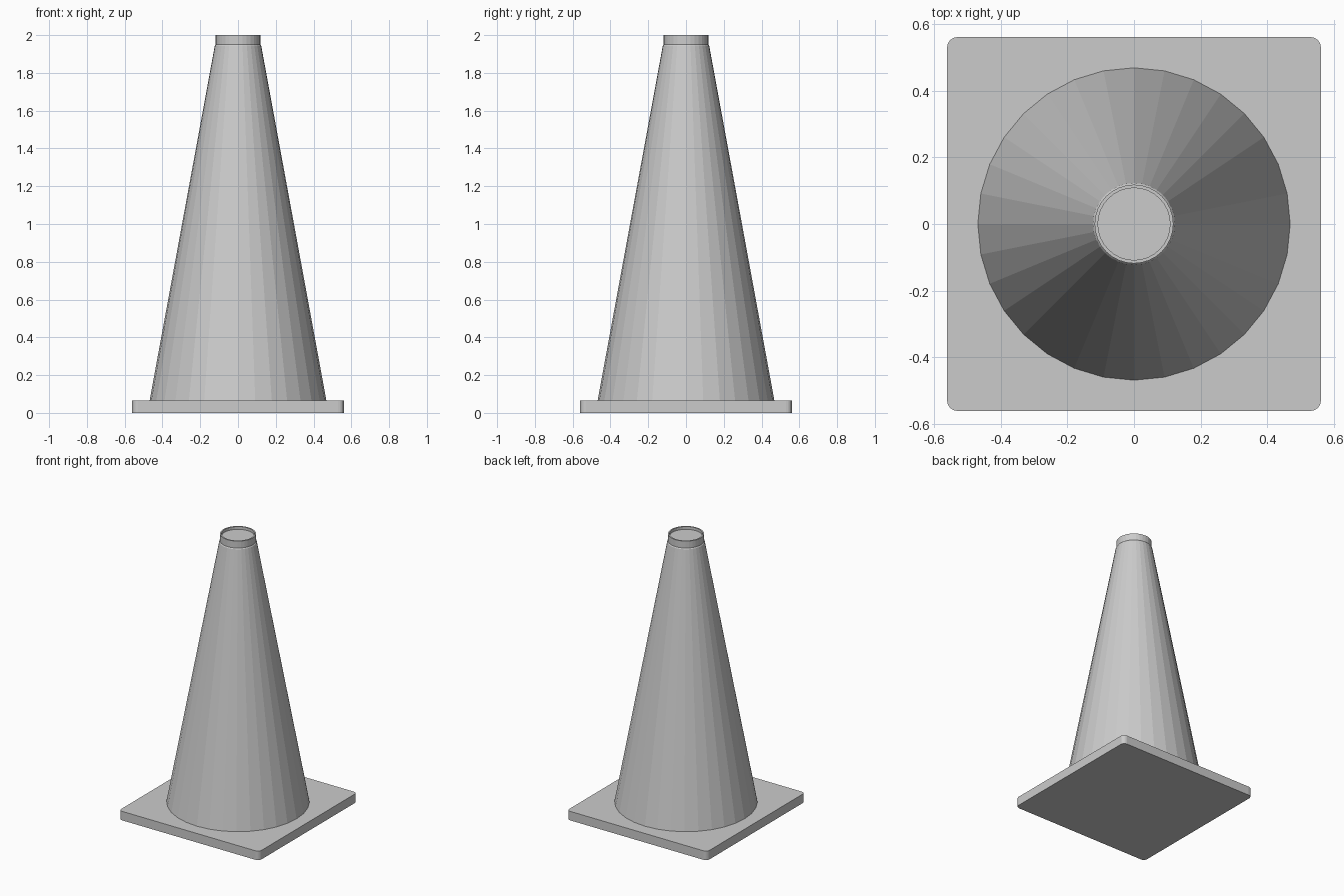
import bpy, bmesh
from math import cos, sin, pi

if "Cube" in bpy.data.objects:
    bpy.data.objects.remove(bpy.data.objects["Cube"])

SIDES = 32


def finish(bm, name):
    bmesh.ops.recalc_face_normals(bm, faces=bm.faces[:])
    mesh = bpy.data.meshes.new(name)
    bm.to_mesh(mesh)
    bm.free()
    obj = bpy.data.objects.new(name, mesh)
    bpy.context.collection.objects.link(obj)
    return obj


def lathe(name, profile):
    """Revolve (radius, z) points around z, capping both ends."""
    bm = bmesh.new()
    rings = [[bm.verts.new((r * cos(2 * pi * i / SIDES), r * sin(2 * pi * i / SIDES), z))
              for i in range(SIDES)] for r, z in profile]
    for a, b in zip(rings, rings[1:]):
        for i in range(SIDES):
            j = (i + 1) % SIDES
            bm.faces.new((a[i], a[j], b[j], b[i]))
    bm.faces.new(rings[0][::-1])
    bm.faces.new(rings[-1])
    return finish(bm, name)


# Square base plate with rounded vertical corners
bm = bmesh.new()
bmesh.ops.create_cube(bm, size=1)
bmesh.ops.scale(bm, vec=(1.12, 1.12, 0.065), verts=bm.verts[:])
bmesh.ops.translate(bm, vec=(0, 0, 0.0325), verts=bm.verts[:])
corners = [e for e in bm.edges if abs(e.verts[0].co.z - e.verts[1].co.z) > 0.01]
bmesh.ops.bevel(bm, geom=corners, offset=0.03, segments=4, profile=0.5, affect='EDGES')
finish(bm, "base_plate")

# Tapered faceted body, stepped collar and shallow recessed top
lathe("cone_body", [
    (0.468, 0.065),
    (0.123, 1.943),
    (0.118, 1.95),
    (0.118, 2.0),
    (0.108, 2.0),
    (0.108, 1.98),
])
